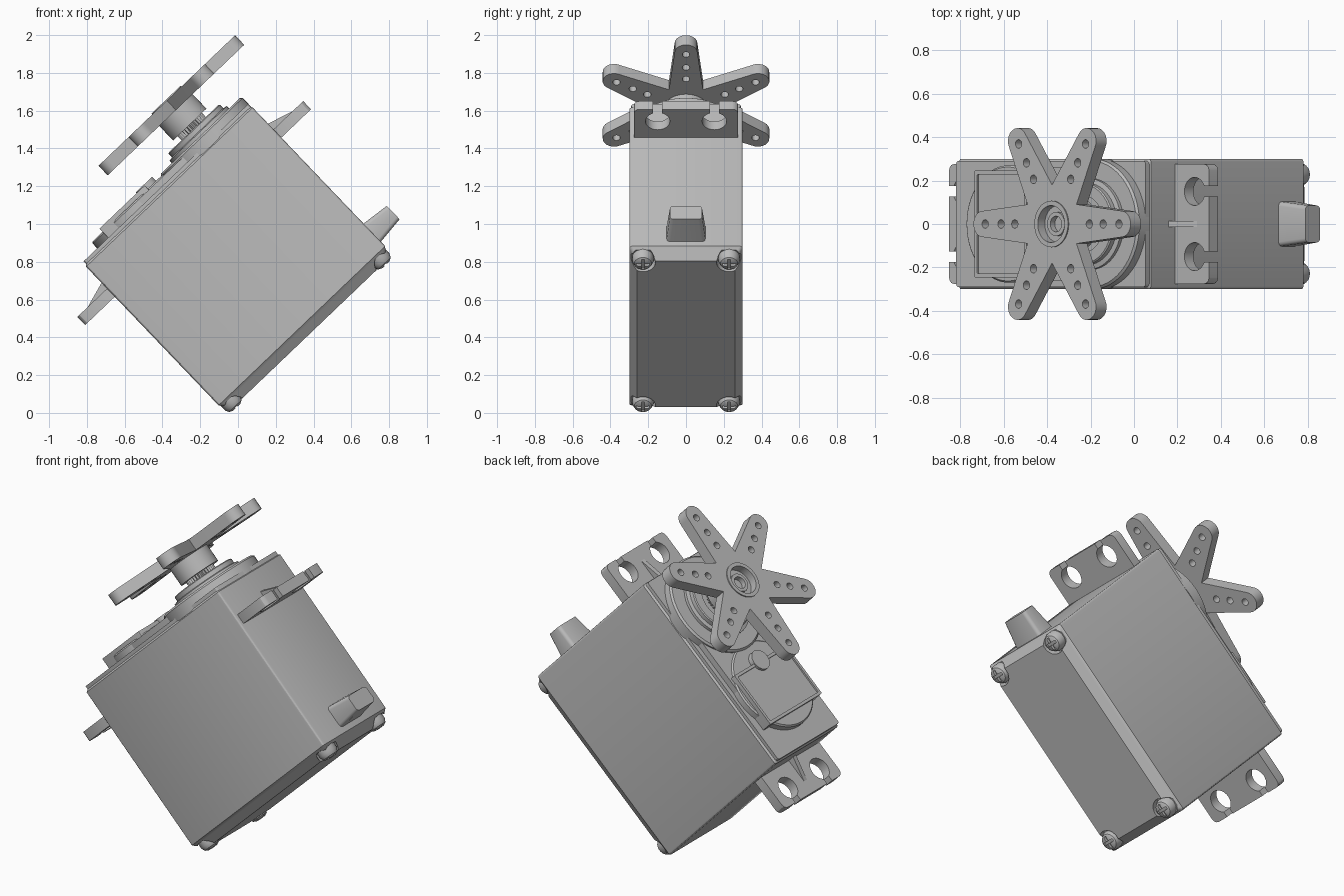
import bpy, bmesh
from math import sin, cos, pi, radians
from mathutils import Matrix

if "Cube" in bpy.data.objects:
    bpy.data.objects.remove(bpy.data.objects["Cube"])

TILT = Matrix.Rotation(radians(-43.7), 4, 'Y')
SHAFT = 0.87      # output shaft position along the case
MID = 0.563       # middle of the case length

grey = bpy.data.materials.new("plastic_grey")
grey.use_nodes = True
grey.diffuse_color = (0.5, 0.5, 0.5, 1)
grey.node_tree.nodes["Principled BSDF"].inputs["Base Color"].default_value = (0.5, 0.5, 0.5, 1)


def circle(r, cx=0, cy=0, n=40):
    return [(cx + r * cos(2 * pi * i / n), cy + r * sin(2 * pi * i / n)) for i in range(n)]


def rounded(x0, x1, y0, y1, r=0.015, n=3):
    pts = []
    for k, (x, y) in enumerate([(x1 - r, y1 - r), (x0 + r, y1 - r), (x0 + r, y0 + r), (x1 - r, y0 + r)]):
        for i in range(n + 1):
            t = pi / 2 * (k + i / n)
            pts.append((x + r * cos(t), y + r * sin(t)))
    return pts


def loft(name, rings, smooth=True, local=None):
    """Skin a stack of matching outlines, capped at both ends."""
    bm = bmesh.new()
    rows = [[bm.verts.new((x, y, z)) for x, y in pts] for pts, z in rings]
    for lo, hi in zip(rows, rows[1:]):
        for i in range(len(lo)):
            j = (i + 1) % len(lo)
            bm.faces.new((lo[i], lo[j], hi[j], hi[i]))
    bm.faces.new(rows[0])
    bm.faces.new(rows[-1])
    if local:
        bm.transform(local)
    bmesh.ops.recalc_face_normals(bm, faces=bm.faces)
    me = bpy.data.meshes.new(name)
    bm.to_mesh(me)
    bm.free()
    me.materials.append(grey)
    ob = bpy.data.objects.new(name, me)
    bpy.context.collection.objects.link(ob)
    ob.matrix_world = TILT
    if smooth:
        shade(ob)
    return ob


def prism(name, pts, z0, z1, **kw):
    return loft(name, [(pts, z0), (pts, z1)], **kw)


def turned(name, profile, cx, cy=0, n=40):
    return loft(name, [(circle(r, cx, cy, n), z) for r, z in profile])


def select(ob):
    bpy.ops.object.select_all(action='DESELECT')
    ob.select_set(True)
    bpy.context.view_layer.objects.active = ob


def shade(ob):
    select(ob)
    bpy.ops.object.shade_smooth_by_angle(angle=radians(30))


def cut(ob, cutters):
    for c in cutters:
        m = ob.modifiers.new("cut", 'BOOLEAN')
        m.operation, m.solver, m.object = 'DIFFERENCE', 'EXACT', c
        select(ob)
        bpy.ops.object.modifier_apply(modifier=m.name)
        bpy.data.objects.remove(c)
    shade(ob)


# Case with chamfered underside and screw pockets
A0, A1, W = -0.047, 1.173, 0.3
case = loft("case", [
    (rounded(A0 + 0.05, A1 - 0.05, -W + 0.04, W - 0.04), 0.04),
    (rounded(A0, A1, -W, W), 0.1),
    (rounded(A0, A1, -W, W), 1.115),
    (rounded(A0 + 0.01, A1 - 0.01, -W + 0.01, W - 0.01), 1.125)])
screws = [(a, y) for a in (0.015, 1.107) for y in (-0.228, 0.228)]
cut(case, [prism("pocket_cutter", circle(0.066, a, y, 24), 0, 0.085) for a, y in screws])

# Cross-head case screws
for a, y in screws:
    s = turned("case_screw", [(0.056, 0.1), (0.056, 0.057), (0.046, 0.036), (0.028, 0.026)], a, y, 24)
    cut(s, [prism("cross_cutter", rounded(a - u, a + u, y - v, y + v, 0.002, 1), 0, 0.042)
            for u, v in ((0.036, 0.008), (0.008, 0.036))])

# Lid and raised gear cover
prism("lid", rounded(A0 + 0.01, A1 - 0.005, -W + 0.01, W - 0.01), 1.12, 1.145)
turned("gear_cover_end", [(0.27, 1.13), (0.27, 1.18), (0.262, 1.188)], 0.333, n=56)
prism("gear_cover_bridge", rounded(0.34, SHAFT, -0.262, 0.262), 1.13, 1.18)
turned("shaft_boss", [(0.3, 1.12), (0.3, 1.188), (0.29, 1.198)], SHAFT, n=64)
panel = prism("cover_panel", rounded(0.143, 0.475, -0.245, 0.245, 0.006), 1.13, 1.212)
cut(panel, [prism("panel_cutter", rounded(0.16, 0.458, -0.228, 0.228, 0.006), 1.202, 1.3)])
turned("cover_tab", [(0.06, 1.15), (0.06, 1.218)], 0.475, n=28)

# Bearing collar and toothed output shaft
turned("bearing_collar", [(0.21, 1.18), (0.21, 1.215), (0.188, 1.22), (0.188, 1.245),
                          (0.182, 1.25), (0.13, 1.25), (0.13, 1.235)], SHAFT)
teeth = 30
spline = [(SHAFT + r * cos(t), r * sin(t)) for i in range(teeth * 2)
          for t, r in [(pi * i / teeth, 0.09 if i % 2 else 0.08)]]
prism("output_shaft", spline, 1.2, 1.4, smooth=False)

# Six-armed horn
outline = []
for k in range(6):
    t = pi / 3 * k
    arm = [(0.18 * cos(pi / 6), -0.18 * sin(pi / 6))]
    arm += [(0.442 + 0.058 * cos(v), 0.06 * sin(v)) for v in [pi * (i / 10 - 0.5) for i in range(11)]]
    outline += [(SHAFT + x * cos(t) - y * sin(t), x * sin(t) + y * cos(t)) for x, y in arm]
horn = prism("horn", outline, 1.386, 1.456)
holes = [prism("hole_cutter", circle(0.02, SHAFT + r * cos(pi / 3 * k), r * sin(pi / 3 * k), 16), 1.3, 1.5)
         for k in range(6) for r in (0.425, 0.325, 0.237)]
cut(horn, holes + [prism("bore_cutter", circle(0.098, SHAFT), 1.3, 1.5)])
turned("horn_hub", [(0.085, 1.28), (0.122, 1.28), (0.122, 1.392), (0.107, 1.392), (0.107, 1.462),
                    (0.085, 1.462), (0.085, 1.415), (0.055, 1.415), (0.055, 1.43),
                    (0.036, 1.43), (0.036, 1.33)], SHAFT)

# Mounting ears with open screw slots and a gusset
for side, label in ((1, "right_end"), (-1, "left_end")):
    def span(lo, hi, y0, y1, r):
        ends = sorted((MID + side * lo, MID + side * hi))
        return rounded(*ends, y0, y1, r)
    ear = prism("mounting_ear_" + label, span(0.56, 0.827, -0.275, 0.275, 0.03), 0.895, 0.955)
    for y in (-0.15, 0.15):
        cut(ear, [prism("hole_cutter", circle(0.065, MID + side * 0.735, y, 28), 0.8, 1.05),
                  prism("slot_cutter", span(0.74, 0.9, y - 0.024, y + 0.024, 0.004), 0.8, 1.05)])
    edge = MID + side * 0.6
    rib = [(edge, 0.94), (edge, 1.0), (edge + side * 0.15, 0.955), (edge + side * 0.15, 0.94)]
    prism("ear_gusset_" + label, rib, -0.014, 0.014, smooth=False,
          local=Matrix.Rotation(pi / 2, 4, 'X'))

# Tapered cable strain relief on the right end
up_to_length = Matrix(((0, 0, 1, 0), (0, 1, 0, 0), (-1, 0, 0, 0), (0, 0, 0, 1)))
loft("cable_relief", [(rounded(-0.268, -0.13, -0.105, 0.105, 0.02), 1.15),
                      (rounded(-0.248, -0.15, -0.085, 0.085, 0.02), 1.327)], local=up_to_length)
